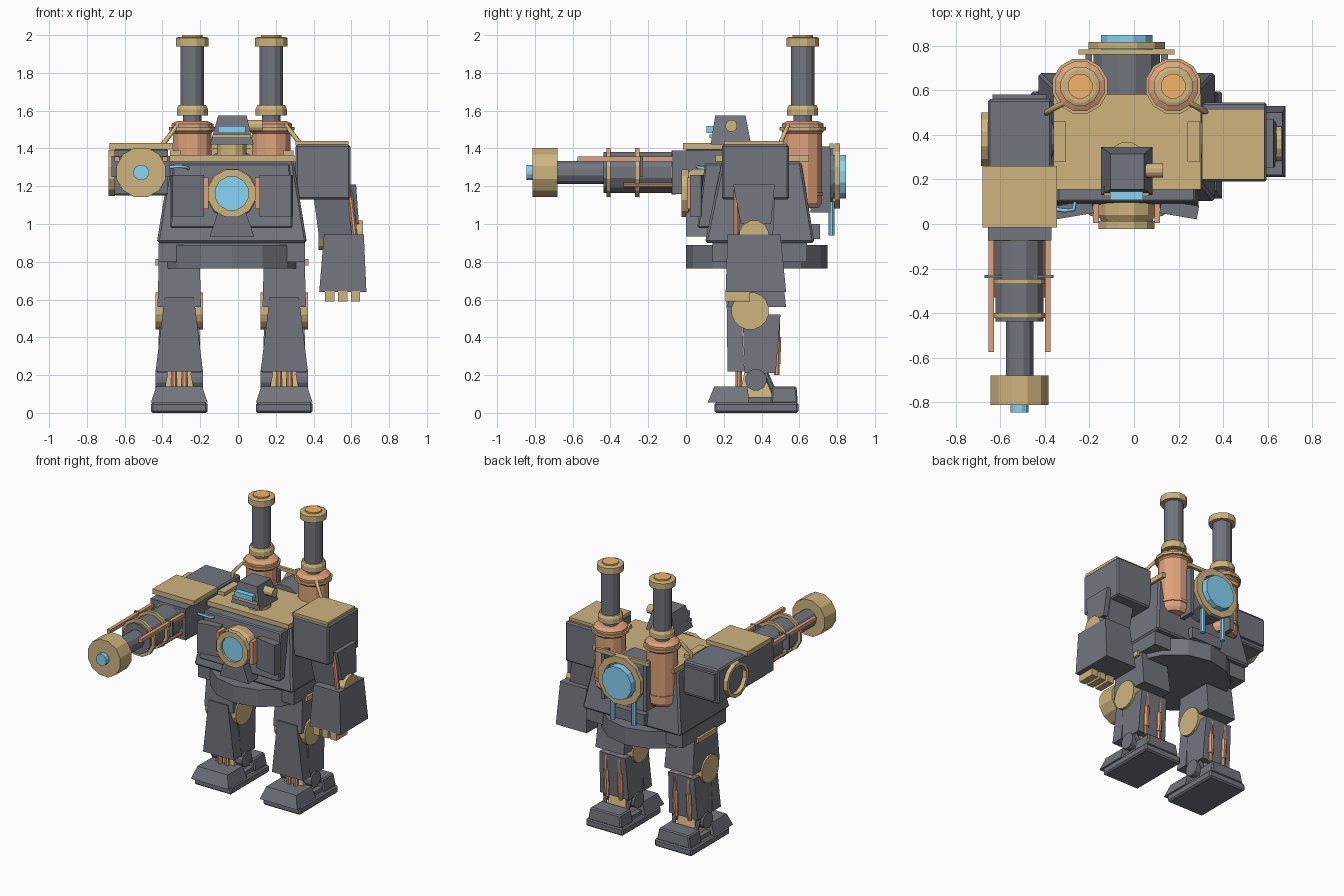
import bpy, bmesh, math
from mathutils import Vector

if "Cube" in bpy.data.objects:
    bpy.data.objects.remove(bpy.data.objects["Cube"])

CX = -0.033  # symmetry plane of the body


def mat(name, rgb):
    m = bpy.data.materials.new(name)
    m.diffuse_color = (*rgb, 1)
    m.use_nodes = True
    m.node_tree.nodes["Principled BSDF"].inputs["Base Color"].default_value = m.diffuse_color
    return m


STEEL = mat("steel", (0.17, 0.18, 0.21))
TAN = mat("brass", (0.62, 0.46, 0.21))
COP = mat("copper", (0.74, 0.36, 0.20))
BLUE = mat("glass_blue", (0.24, 0.66, 0.92))
HOT = mat("hot_orange", (0.90, 0.45, 0.14))


def finish(name, bm, m, bevel=0):
    bmesh.ops.recalc_face_normals(bm, faces=bm.faces)
    me = bpy.data.meshes.new(name)
    bm.to_mesh(me)
    bm.free()
    ob = bpy.data.objects.new(name, me)
    bpy.context.collection.objects.link(ob)
    me.materials.append(m or STEEL)
    if bevel:
        b = ob.modifiers.new("bevel", 'BEVEL')
        b.width, b.segments = bevel, 1
    return ob


def taper(name, bot, top, m=None, bevel=0):
    """Block between two rectangles (x0, x1, y0, y1, z)."""
    bm = bmesh.new()
    loops = []
    for x0, x1, y0, y1, z in (bot, top):
        loops.append([bm.verts.new((x, y, z)) for x, y in ((x0, y0), (x1, y0), (x1, y1), (x0, y1))])
    b, t = loops
    bm.faces.new(b)
    bm.faces.new(t)
    for i in range(4):
        j = (i + 1) % 4
        bm.faces.new((b[i], b[j], t[j], t[i]))
    return finish(name, bm, m, bevel)


def box(name, x0, x1, y0, y1, z0, z1, m=None, bevel=0):
    return taper(name, (x0, x1, y0, y1, z0), (x0, x1, y0, y1, z1), m, bevel)


def lathe(name, origin, axis, prof, m=None, n=12, closed=False):
    """Turn (radius, height) points around an axis; capped, or a closed ring."""
    bm = bmesh.new()
    q = Vector(axis).to_track_quat('Z', 'Y')
    rows = []
    for r, h in prof:
        rows.append([bm.verts.new(q @ Vector((r * math.cos(a), r * math.sin(a), h)) + Vector(origin))
                     for a in [2 * math.pi * (i + .5) / n for i in range(n)]])
    pairs = list(zip(rows, rows[1:])) + ([(rows[-1], rows[0])] if closed else [])
    for a, b in pairs:
        for i in range(n):
            j = (i + 1) % n
            bm.faces.new((a[i], a[j], b[j], b[i]))
    if not closed:
        bm.faces.new(rows[0])
        bm.faces.new(rows[-1])
    return finish(name, bm, m)


def rod(name, p0, p1, r, m=None, n=12):
    d = Vector(p1) - Vector(p0)
    return lathe(name, p0, d, [(r, 0), (r, d.length)], m, n)


def ring(name, c, axis, ri, ro, w, m=TAN, n=12):
    return lathe(name, c, axis, [(ri, -w / 2), (ro, -w / 2), (ro, w / 2), (ri, w / 2)], m, n, True)


def pipe(name, pts, r, m):
    cu = bpy.data.curves.new(name, 'CURVE')
    cu.dimensions, cu.bevel_depth, cu.bevel_resolution, cu.use_fill_caps = '3D', r, 1, True
    s = cu.splines.new('POLY')
    s.points.add(len(pts) - 1)
    for p, c in zip(s.points, pts):
        p.co = (*c, 1)
    cu.materials.append(m)
    bpy.context.collection.objects.link(bpy.data.objects.new(name, cu))


# Torso
rod("waist_disc", (CX, .375, .765), (CX, .375, .89), .375, None, 14)
taper("torso", (-.43, .365, .10, .68, .90), (-.36, .295, .19, .61, 1.33), None, .012)
box("torso_skirt", -.42, .355, .14, .64, .80, .90)
box("top_plate", -.36, .30, .155, .65, 1.33, 1.365, TAN)
taper("chest_plate", (-.36, .29, .06, .2, .98), (-.345, .275, .10, .22, 1.32), None, .008)
taper("chest_bracket", (-.15, .085, .0, .12, .935), (-.10, .035, .0, .12, 1.08))
box("back_bracket", -.16, .09, .62, .71, .92, 1.0)

# Chest porthole
Y = (0, -1, 0)
lathe("chest_port_body", (CX, .10, 1.162), Y, [(.135, 0), (.135, .06), (.115, .09)], TAN)
ring("chest_port_rim", (CX, -.005, 1.162), Y, .09, .13, .035)
rod("chest_port_glass", (CX, .05, 1.162), (CX, -.005, 1.162), .092, BLUE)
for s in (-1, 1):
    x = CX + s * .137
    box("chest_port_clamp", x - .013, x + .013, .005, .09, 1.08, 1.245, COP)
    # Angled armour flap beside the porthole
    flap = box("chest_flap", -.085, .085, -.025, .035, 1.04, 1.26)
    flap.location = (CX + s * .235, .06, 0)
    flap.rotation_euler.z = -s * .17
    # Brass shoulder blocks and shoulder joints
    x = CX + s * .30
    box("shoulder_block", x - .028, x + .028, .28, .46, 1.36, 1.39, TAN)
    rod("shoulder_joint", (CX + s * .25, .38, 1.25), (CX + s * .36, .38, 1.25), .085)
    # Boiler with chimney
    x = CX + s * .209
    c = (x, .618, 0)
    lathe("boiler", c, (0, 0, 1), [(.088, 1.085), (.105, 1.11), (.105, 1.48), (.115, 1.49),
                                   (.115, 1.53), (.085, 1.545)], COP)
    ring("boiler_ring", (x, .618, 1.505), (0, 0, 1), .10, .127, .018)
    ring("boiler_lower_ring", (x, .618, 1.16), (0, 0, 1), .09, .112, .02, COP)
    lathe("chimney", c, (0, 0, 1), [(.05, 1.53), (.05, 1.58), (.064, 1.60), (.064, 1.95)])
    lathe("chimney_collar", c, (0, 0, 1), [(.085, 1.575), (.085, 1.61), (.075, 1.63)], TAN)
    lathe("chimney_cap", c, (0, 0, 1), [(.09, 1.94), (.09, 1.985), (.075, 1.99)], TAN)
    rod("chimney_glow", (x, .618, 1.98), (x, .618, 2.0), .057, HOT)
    pipe("boiler_pipe", [(x + s * .03, .56, 1.53), (x + s * .08, .54, 1.52), (x + s * .15, .50, 1.43),
                         (x + s * .15, .49, 1.33)], .013, TAN)
    # Rear frame and coolant tubes
    x = CX + s * .17
    box("rear_frame_post", x - .015, x + .015, .66, .765, 1.06, 1.41)
    x = CX + s * .085
    rod("coolant_tube", (x, .77, .94), (x, .77, 1.12), .018, BLUE, 8)

# Rear porthole
B = (0, 1, 0)
rod("rear_port_housing", (CX, .58, 1.25), (CX, .78, 1.25), .155)
box("rear_frame_top", CX - .215, CX + .215, .76, .782, 1.40, 1.425, TAN)
ring("rear_port_ring", (CX, .80, 1.255), B, .13, .178, .03)
rod("rear_port_glass", (CX, .76, 1.25), (CX, .848, 1.25), .12, BLUE)

# Head
rod("neck", (CX, .29, 1.36), (CX, .29, 1.43), .08, TAN)
taper("head", (-.148, .083, .13, .345, 1.42), (-.105, .045, .155, .315, 1.575))
box("visor_brow", -.135, .068, .125, .17, 1.455, 1.475, TAN)
box("visor", -.107, .04, .108, .17, 1.482, 1.52, BLUE)
rod("head_lamp", (.03, .24, 1.52), (.13, .24, 1.52), .032, TAN)

# Left arm with hand
box("left_shoulder", .305, .595, .19, .545, 1.13, 1.42, None, .01)
box("left_shoulder_cap", .305, .585, .20, .515, 1.415, 1.44, TAN)
taper("left_upper_arm", (.43, .615, .28, .46, .92), (.40, .595, .25, .47, 1.15))
taper("left_arm_plate", (.60, .64, .29, .45, 1.0), (.59, .625, .25, .47, 1.21))
rod("left_arm_piston", (.59, .265, 1.18), (.62, .265, .92), .016, COP, 8)
rod("left_elbow", (.425, .36, .94), (.662, .36, .94), .08, TAN)
taper("left_forearm", (.43, .68, .21, .53, .64), (.455, .666, .22, .50, .945))
for x in (.46, .53, .597):
    box("left_finger", x, x + .05, .21, .34, .59, .645, TAN)

# Right arm with gun
GX, GZ = -.513, 1.273
box("gun_shoulder", -.655, -.37, .0, .56, 1.15, 1.40, None, .01)
box("gun_shoulder_rear", -.635, -.39, .55, .58, 1.18, 1.37)
box("gun_shoulder_cap", -.68, -.345, -.015, .26, 1.395, 1.43, TAN)
ring("gun_shoulder_ring", (-.668, .38, 1.27), (1, 0, 0), .10, .125, .035)
box("gun_breech", -.655, -.37, -.075, .01, 1.16, 1.39)
rod("gun_body", (GX, -.07, GZ), (GX, -.437, GZ), .112)
for y in (-.065, -.258, -.41):
    ring("gun_band", (GX, y, GZ), Y, .10, .135 if y < -.1 else .12, .022)
box("gun_brace", -.67, -.36, -.243, -.228, 1.25, 1.36)
rod("gun_barrel", (GX, -.42, GZ), (GX, -.69, GZ), .064)
rod("gun_muzzle", (GX, -.68, GZ), (GX, -.812, GZ), .135, TAN)
rod("gun_tip", (GX, -.80, GZ), (GX, -.845, GZ), .042, BLUE)
for x in (-.64, -.387):
    box("gun_rail", x - .013, x + .013, -.575, -.07, 1.332, 1.358, COP)
    lx = x + math.copysign(.02, GX - x)
    rod("gun_lower_rod", (lx, -.33, 1.205), (lx, -.07, 1.205), .012, COP, 8)
pipe("gun_hose", [(-.38, .07, 1.30), (-.31, .06, 1.305), (-.27, .065, 1.30), (-.26, .12, 1.29)], .009, BLUE)

# Legs
for s in (-1, 1):
    c = CX + s * .278
    box("hip", c - .11, c + .11, .25, .51, .80, .90)
    x = c + s * .115
    box("hip_trim", x - .012, x + .012, .27, .48, .78, .815, TAN)
    taper("thigh", (c - .115, c + .115, .22, .53, .56), (c - .108, c + .108, .24, .50, .82))
    rod("knee", (c - .125, .34, .54), (c + .125, .34, .54), .10, TAN, 16)
    taper("shin_plate", (c - .125, c + .125, .22, .31, .22), (c - .078, c + .078, .215, .29, .61))
    taper("calf", (c - .115, c + .115, .31, .475, .21), (c - .105, c + .105, .30, .50, .52))
    for d in (-.055, .055):
        rod("calf_piston", (c + d, .48, .20), (c + d, .485, .52), .015, COP, 8)
        rod("calf_piston_sleeve", (c + d, .48, .26), (c + d, .485, .40), .021, COP, 8)
        rod("ankle_rod", (c + d * .5, .28, .11), (c + d * .5, .28, .24), .018, COP, 8)
        rod("heel_strut", (c + d * 1.7, .41, .24), (c + d * 1.7, .47, .10), .015, None, 8)
    taper("ankle", (c - .085, c + .085, .28, .46, .08), (c - .06, c + .06, .31, .43, .22), TAN)
    rod("ankle_disc", (c - .125, .37, .175), (c + .125, .37, .175), .058)
    box("sole", c - .15, c + .15, .15, .595, 0, .055, None, .01)
    taper("toe", (c - .15, c + .15, .115, .335, .055), (c - .122, c + .122, .15, .325, .14))
    taper("heel", (c - .135, c + .135, .45, .592, .05), (c - .12, c + .12, .455, .585, .14), None, .008)
    box("foot_bridge", c - .12, c + .12, .32, .46, .05, .085)
